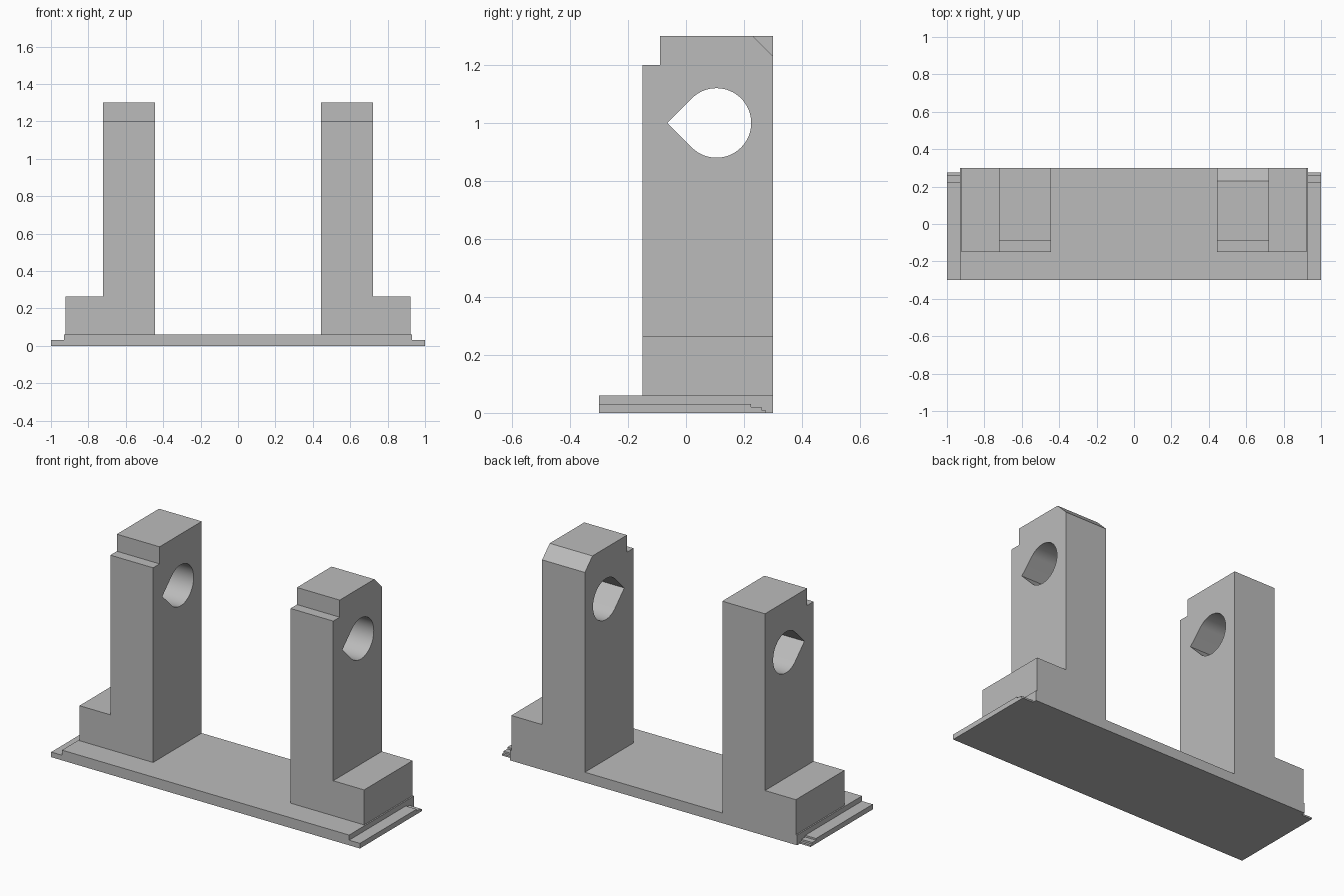
import bpy
import bmesh
from math import radians, sin, cos, sqrt
from mathutils import Vector

cube = bpy.data.objects.get("Cube")
if cube:
    bpy.data.objects.remove(cube, do_unlink=True)

grey = bpy.data.materials.new("plain grey")
grey.use_nodes = True
grey.diffuse_color = (0.5, 0.5, 0.5, 1)
grey.node_tree.nodes["Principled BSDF"].inputs["Base Color"].default_value = (0.5, 0.5, 0.5, 1)


def prism(name, profile, axis, start, end):
    """Extrude a closed profile: (x, z) points along y, or (y, z) points along x."""
    bm = bmesh.new()
    place = (lambda a, b: (start, a, b)) if axis == "x" else (lambda a, b: (a, start, b))
    face = bm.faces.new([bm.verts.new(place(a, b)) for a, b in profile])
    moved = bmesh.ops.extrude_face_region(bm, geom=[face])["geom"]
    step = Vector((end - start, 0, 0) if axis == "x" else (0, end - start, 0))
    bmesh.ops.translate(bm, vec=step, verts=[v for v in moved if isinstance(v, bmesh.types.BMVert)])
    bmesh.ops.recalc_face_normals(bm, faces=bm.faces)
    mesh = bpy.data.meshes.new(name)
    bm.to_mesh(mesh)
    bm.free()
    mesh.materials.append(grey)
    obj = bpy.data.objects.new(name, mesh)
    bpy.context.collection.objects.link(obj)
    return obj


def select(obj):
    bpy.ops.object.select_all(action="DESELECT")
    obj.select_set(True)
    bpy.context.view_layer.objects.active = obj


def cut(obj, profile, inner, outer):
    """Cut a (y, z) profile through the part and discard the cutter."""
    cutter = prism("cutter", profile, "x", inner, outer)
    cutter.hide_render = True
    mod = obj.modifiers.new("cut", "BOOLEAN")
    mod.operation = "DIFFERENCE"
    mod.solver = "EXACT"
    mod.object = cutter
    select(obj)
    bpy.ops.object.modifier_apply(modifier=mod.name)
    bpy.data.objects.remove(cutter, do_unlink=True)


FRONT, BACK, DECK, TOP = -0.15, 0.3, 0.06, 1.3

# Teardrop bore: a round arc closed by two tangents meeting at the front
bore_y, bore_z, radius = 0.105, 1.0, 0.12
teardrop = [(bore_y - radius * sqrt(2), bore_z)]
for i in range(49):
    a = radians(-135 + 270 * i / 48)
    teardrop.append((bore_y + radius * cos(a), bore_z + radius * sin(a)))

notch = [(-0.3, 1.2), (-0.09, 1.2), (-0.09, 1.4), (-0.3, 1.4)]
chamfer = [(0.23, TOP), (BACK, 1.23), (0.4, 1.13), (0.4, 1.4), (0.13, 1.4)]

# Base plate
prism("base_plate", [(-0.93, 0), (0.93, 0), (0.93, DECK), (-0.93, DECK)], "y", -0.3, BACK)

# Thin side flanges with a stepped back end
flange = [(-0.3, 0), (0.275, 0), (0.275, 0.01), (0.26, 0.01), (0.26, 0.02),
          (0.225, 0.02), (0.225, 0.03), (-0.3, 0.03)]

for side, s in (("left", 1), ("right", -1)):
    prism(side + "_flange", flange, "x", s * 0.93, s)

    # Upright post with its outer foot block
    outline = [(0.445, DECK), (0.922, DECK), (0.922, 0.265),
               (0.722, 0.265), (0.722, TOP), (0.445, TOP)]
    post = prism(side + "_post", [(s * x, z) for x, z in outline], "y", FRONT, BACK)
    cut(post, notch, s * 0.3, s * 1.1)
    cut(post, teardrop, s * 0.3, s * 1.1)
    if side == "left":
        cut(post, chamfer, s * 0.3, s * 1.1)
    select(post)
    bpy.ops.object.shade_smooth_by_angle(angle=radians(20))
